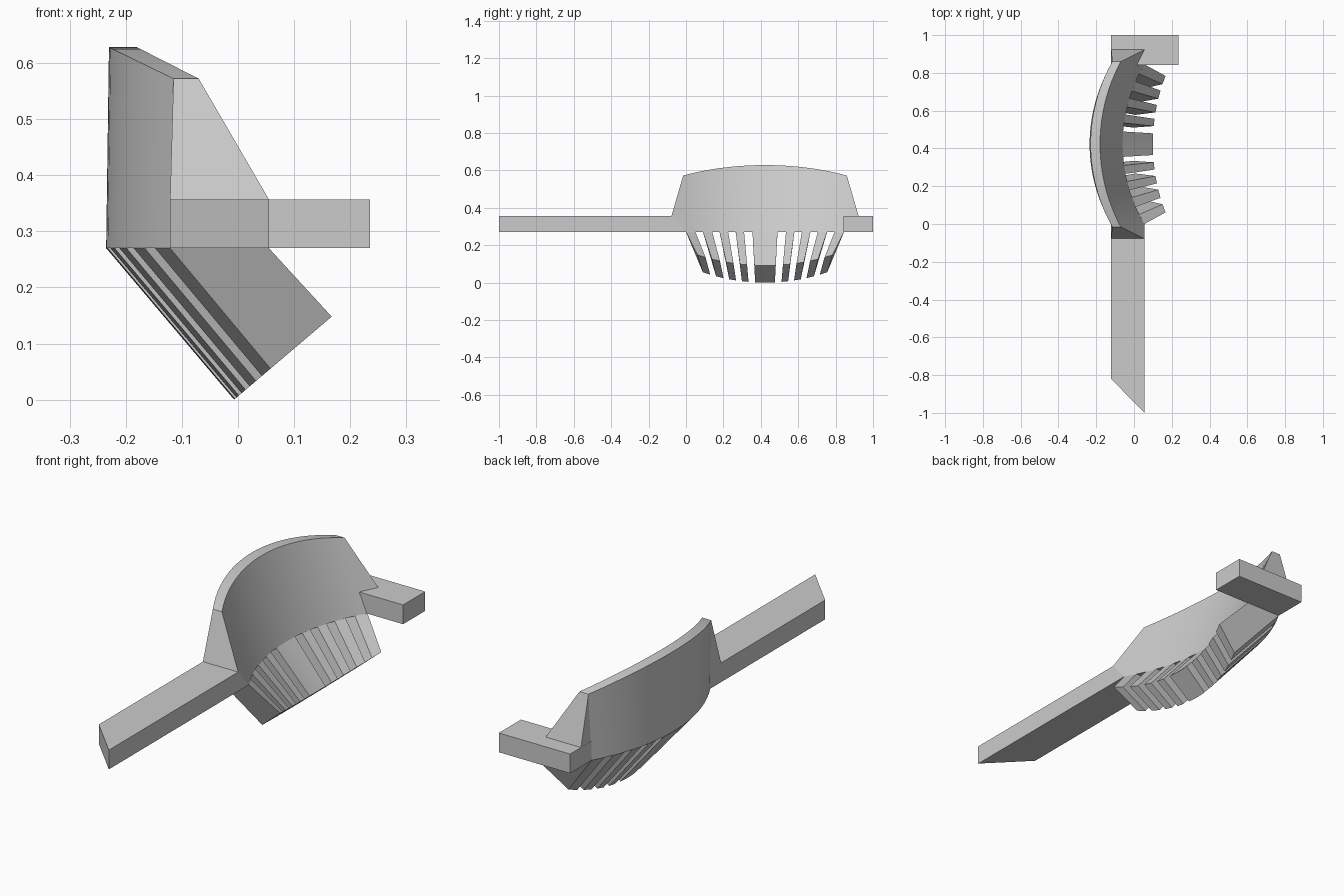
import bpy, bmesh, math
from mathutils import Vector

if "Cube" in bpy.data.objects:
    bpy.data.objects.remove(bpy.data.objects["Cube"])

C = 0.4225            # y of the curved shield's mid plane
Z0, Z1 = 0.27, 0.357  # bottom and top of the beams


def make(name, faces, smooth=False):
    """Mesh object from a list of polygons given as points."""
    bm = bmesh.new()
    for f in faces:
        bm.faces.new([bm.verts.new(p) for p in f])
    bmesh.ops.remove_doubles(bm, verts=bm.verts, dist=1e-5)
    bmesh.ops.recalc_face_normals(bm, faces=bm.faces)
    me = bpy.data.meshes.new(name)
    bm.to_mesh(me)
    bm.free()
    ob = bpy.data.objects.new(name, me)
    bpy.context.collection.objects.link(ob)
    if smooth:
        bpy.ops.object.select_all(action='DESELECT')
        ob.select_set(True)
        bpy.context.view_layer.objects.active = ob
        bpy.ops.object.shade_smooth_by_angle(angle=math.radians(25))
    return ob


def loft(sections, caps=True):
    """Polygons joining a row of equal-sized closed sections."""
    n = len(sections[0])
    faces = [[a[i], a[(i + 1) % n], b[(i + 1) % n], b[i]]
             for a, b in zip(sections, sections[1:]) for i in range(n)]
    return faces + ([sections[0], sections[-1]] if caps else [])


def bow(s):
    """Circular arc rise: 0 at s = 0, 1 at s = +-1."""
    r, h = 0.88, 0.4225
    return (r - math.sqrt(r * r - (s * h) ** 2)) / (r - math.sqrt(r * r - h * h))


# Curved shield: thick at the bottom, thin along the arched top
def wall_section(s):
    b, y0, y1 = bow(s), C + s * 0.4225, C + s * 0.4375
    top = 0.628 - 0.056 * b
    return [(-0.235 + 0.114 * b, y0, Z0), (-0.23 + 0.115 * b, y1, top),
            (-0.18 + 0.11 * b, y1, top), (-0.06 + 0.115 * b, y0, Z0)]


N = 24
faces = loft([wall_section(-1 + 2 * i / N) for i in range(N + 1)], caps=False)

# Sloping end panels of the shield
for s in (-1, 1):
    ob_, ot, it, ib = wall_section(s)
    back, front = (-0.121, C + s * 0.5, Z1), (0.055, C + s * 0.5, Z1)
    faces += [[back, front, it, ot], [ib, front, it], [ob_, back, ot],
              [ob_, ib, front, back]]
make("curved_shield", faces, smooth=True)

# Long beam with a mitred free end
make("long_beam", loft([
    [(-0.121, -0.82, Z0), (0.055, -1, Z0), (0.055, -1, Z1), (-0.121, -0.82, Z1)],
    [(-0.121, 0, Z0), (0.055, 0, Z0), (0.055, -0.0775, Z1), (-0.121, -0.0775, Z1)]]))

# Short cross bar at the other end
make("cross_bar", loft([
    [(-0.121, y, Z0), (0.235, y, Z0), (0.235, y, Z1), (-0.121, y, Z1)]
    for y in (0.842, 1.0)]))


# Slanted fins below the shield, converging to an inclined cut plane
def fin_section(d):
    s = d / 0.4225
    b = bow(s)
    xo, xi = -0.007 + 0.065 * b, 0.10 + 0.067 * b
    cut = lambda x: 0.85 * (x + 0.007)
    return [(-0.235 + 0.114 * b, C + d, Z0), (-0.06 + 0.115 * b, C + d, Z0),
            (xi, C + d * 0.855, cut(xi)), (xo, C + d * 0.787, cut(xo))]


def fin(name, d0, d1, segs):
    make(name, loft([fin_section(d0 + (d1 - d0) * i / segs)
                     for i in range(segs + 1)]), smooth=True)


fin("centre_fin", -0.067, 0.067, 4)
for side, label in ((-1, "left"), (1, "right")):
    for k, (a, b) in enumerate([(0.112, 0.157), (0.197, 0.243),
                                (0.282, 0.332), (0.372, 0.4225)]):
        fin(f"{label}_fin_{k + 1}", side * a, side * b, 1)
